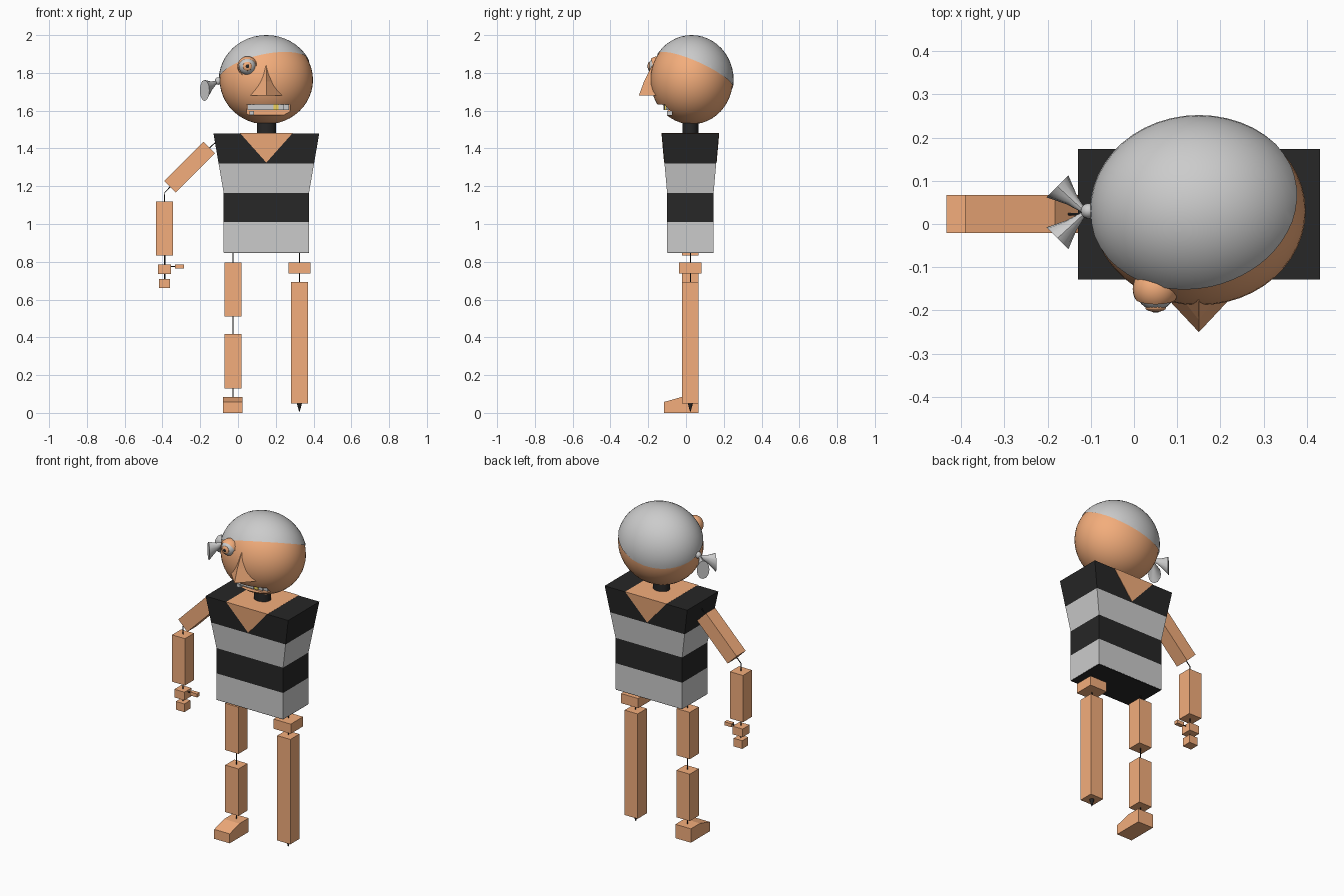
import bpy, bmesh, math
from mathutils import Vector, Matrix

if "Cube" in bpy.data.objects:
    bpy.data.objects.remove(bpy.data.objects["Cube"])

def material(name, rgb):
    m = bpy.data.materials.new(name)
    m.diffuse_color = (*rgb, 1)
    m.use_nodes = True
    m.node_tree.nodes["Principled BSDF"].inputs["Base Color"].default_value = m.diffuse_color
    return m

SKIN = material("skin", (0.9, 0.42, 0.2))
BLACK = material("black", (0.02, 0.02, 0.02))
GOLD = material("gold", (0.85, 0.65, 0.1))

def finish(name, bm, mat=None, smooth=False):
    bmesh.ops.recalc_face_normals(bm, faces=bm.faces)
    me = bpy.data.meshes.new(name)
    bm.to_mesh(me)
    bm.free()
    ob = bpy.data.objects.new(name, me)
    bpy.context.collection.objects.link(ob)
    if mat:
        me.materials.append(mat)
    if smooth:
        shade(ob)
    return ob

def shade(ob):
    bpy.ops.object.select_all(action='DESELECT')
    ob.select_set(True)
    bpy.context.view_layer.objects.active = ob
    bpy.ops.object.shade_smooth_by_angle(angle=math.radians(40))

def box(name, x, y, z, mat=None, tilt=0):
    """Box from its x, y and z ranges, tilted about y."""
    bm = bmesh.new()
    mid = Vector([sum(r) / 2 for r in (x, y, z)])
    size = [r[1] - r[0] for r in (x, y, z)]
    bmesh.ops.create_cube(bm, size=1, matrix=Matrix.Translation(mid)
                          @ Matrix.Rotation(tilt, 4, 'Y') @ Matrix.Diagonal((*size, 1)))
    return finish(name, bm, mat)

def ball(name, loc, radii, mat=None, cut=None, seg=48):
    """Ellipsoid; cut = (point, normal) removes the normal side."""
    bm = bmesh.new()
    bmesh.ops.create_uvsphere(bm, u_segments=seg, v_segments=seg // 2, radius=1,
                              matrix=Matrix.Translation(loc) @ Matrix.Diagonal((*radii, 1)))
    if cut:
        bmesh.ops.bisect_plane(bm, geom=bm.verts[:] + bm.edges[:] + bm.faces[:],
                               plane_co=cut[0], plane_no=cut[1], clear_outer=True)
    return finish(name, bm, mat, True)

def loft(name, rings, mat=None, smooth=False):
    """Skin between equally long rings of points, with end caps."""
    bm = bmesh.new()
    vs = [[bm.verts.new(p) for p in r] for r in rings]
    n = len(vs[0])
    for a, b in zip(vs, vs[1:]):
        for i in range(n):
            bm.faces.new((a[i], a[(i + 1) % n], b[(i + 1) % n], b[i]))
    bm.faces.new(vs[0])
    bm.faces.new(vs[-1])
    bmesh.ops.remove_doubles(bm, verts=bm.verts, dist=1e-5)
    return finish(name, bm, mat, smooth)

def wire(name, *pts):
    cu = bpy.data.curves.new(name, 'CURVE')
    cu.dimensions = '3D'
    cu.bevel_depth = 0.003
    cu.bevel_resolution = 1
    sp = cu.splines.new('POLY')
    sp.points.add(len(pts) - 1)
    for p, (x, z) in zip(sp.points, pts):
        p.co = (x, YM, z, 1)
    cu.materials.append(BLACK)
    bpy.context.collection.objects.link(bpy.data.objects.new(name, cu))

YM = 0.023                 # depth of the limb wires
LIMB = (-0.021, 0.067)     # depth range of the limbs
CX = 0.15                  # middle of head and torso

# striped shirt, tapering to the waist
def half_sizes(z):
    t = max(0, min(1, (z - 1.165) / 0.315))
    return 0.226 + 0.054 * t, 0.123 + 0.028 * t

def ring(z):
    w, d = half_sizes(z)
    return [(CX + sx * w, YM + sy * d, z) for sx, sy in ((-1, -1), (1, -1), (1, 1), (-1, 1))]

levels = [0.85, 1.01, 1.165, 1.32, 1.48]
for i in range(4):
    loft(f"shirt_stripe_{i + 1}", [ring(levels[i]), ring(levels[i + 1])], BLACK if i % 2 else None)
box("shirt_bottom", (-0.075, 0.375), (-0.099, 0.145), (0.847, 0.85), BLACK)

# V neckline, front and back
loft("neckline", [[(x, YM + s * (half_sizes(z)[1] + 0.002), z)
                   for x, z in ((0.01, 1.482), (0.29, 1.482), (CX, 1.325))] for s in (-1, 1)], SKIN)

# neck
loft("neck", [[(CX + 0.05 * math.cos(a), YM + 0.042 * math.sin(a), z)
               for a in [k * math.tau / 24 for k in range(24)]] for z in (1.47, 1.56)], BLACK, True)

# head with mouth opening
head = ball("head", (CX, 0.03, 1.763), (0.247, 0.218, 0.235), SKIN)
cutter = box("mouth_cutter", (0.045, 0.275), (-0.3, -0.075), (1.577, 1.632))
cutter.hide_render = True
mod = head.modifiers.new("mouth", 'BOOLEAN')
mod.operation = 'DIFFERENCE'
mod.object = cutter
bpy.context.view_layer.objects.active = head
bpy.ops.object.modifier_apply(modifier="mouth")
bpy.data.objects.remove(cutter)
shade(head)

# teeth
def tooth_y(x):
    return -0.118 + 1.8 * (x - CX) ** 2
N = 8
for i in range(N):
    x0, x1 = [0.05 + 0.22 * k / N for k in (i, i + 1)]
    y = tooth_y((x0 + x1) / 2)
    box(f"upper_tooth_{i + 1}", (x0, x1), (y, y + 0.04), (1.603, 1.632), GOLD if i == 5 else None)
box("lower_tooth", (0.06, 0.085), (-0.1, -0.07), (1.577, 1.597))

# nose
loft("nose", [[(CX - w, yb, z), (CX, yt, z), (CX + w, yb, z)] for w, yb, yt, z in (
    (0.092, -0.152, -0.25, 1.68), (0.045, -0.165, -0.222, 1.755), (0.003, -0.17, -0.18, 1.84))], SKIN)

# eye with lid
EYE = Vector((0.05, -0.15, 1.835))
ball("eyeball", EYE, (0.046, 0.05, 0.046), seg=32)
ball("eyelid", EYE, (0.053,) * 3, SKIN, (EYE + Vector((0, -0.024, 0)), (0, -1, -0.3)), 32)
ball("iris", EYE + Vector((0, -0.044, 0)), (0.024, 0.009, 0.024), SKIN, seg=24)
ball("pupil", EYE + Vector((0, -0.051, 0)), (0.01, 0.004, 0.01), BLACK, seg=16)

# headscarf, its knot and two tails
ball("headscarf", (CX, 0.03, 1.763), (0.252, 0.222, 0.237), None,
     ((0, 0, 1.80), (0.23, -0.45, -1)))
ball("scarf_knot", (-0.105, 0.03, 1.757), (0.018, 0.018, 0.02), seg=16)
for i, s in enumerate((-1, 1)):
    ax = Vector((-0.065, s * 0.06, -0.045))
    side = Vector((0.62, s * 0.62, 0)) * 0.036 / 0.88
    tip = Vector((-0.112, 0.027, 1.752))

    def tail(t, r):
        return [tip + ax * t + side * (r * math.cos(a)) + Vector((0, 0, 0.056 * r * math.sin(a)))
                for a in [k * math.tau / 12 for k in range(12)]]
    loft(f"scarf_tail_{i + 1}", [tail(0, 0.12), tail(0.5, 0.45), tail(1, 1)], None, True)

# arm and hand
AX = -0.388
box("upper_arm", (-0.403, -0.109), LIMB, (1.257, 1.343), SKIN, -math.pi / 4)
box("forearm", (-0.433, -0.345), LIMB, (0.833, 1.12), SKIN)
box("palm", (-0.424, -0.356), (-0.011, 0.057), (0.735, 0.785), SKIN)
box("fingers", (-0.418, -0.36), (-0.006, 0.052), (0.66, 0.71), SKIN)
box("thumb", (-0.333, -0.285), (0.01, 0.036), (0.764, 0.785), SKIN)
wire("shoulder_wire", (-0.11, 1.44), (-0.16, 1.395))
wire("elbow_wire", (-0.35, 1.205), (AX, 1.167), (AX, 1.11))
wire("wrist_wire", (AX, 0.84), (AX, 0.70))
wire("thumb_wire", (-0.37, 0.775), (-0.32, 0.775))

# jointed leg and foot
box("thigh", (-0.072, 0.018), LIMB, (0.51, 0.797), SKIN)
box("shin", (-0.072, 0.018), LIMB, (0.13, 0.418), SKIN)
loft("foot", [[(x, -0.116, 0), (x, 0.067, 0), (x, 0.067, 0.085), (x, -0.021, 0.085), (x, -0.116, 0.058)]
              for x in (-0.08, 0.025)], SKIN)
wire("leg_wire", (-0.027, 0.86), (-0.027, 0.07))

# peg leg with pointed tip
PX = 0.325
box("peg_cuff", (0.267, 0.384), (-0.037, 0.082), (0.738, 0.797), SKIN)
box("peg", (0.281, 0.37), LIMB, (0.05, 0.693), SKIN)
wire("peg_wire", (PX, 0.86), (PX, 0.68))
loft("peg_tip", [[(PX + r * math.cos(a), YM + r * math.sin(a), z)
                  for a in [k * math.tau / 12 for k in range(12)]]
                 for r, z in ((0.014, 0.052), (0.002, 0.008))], BLACK, True)
